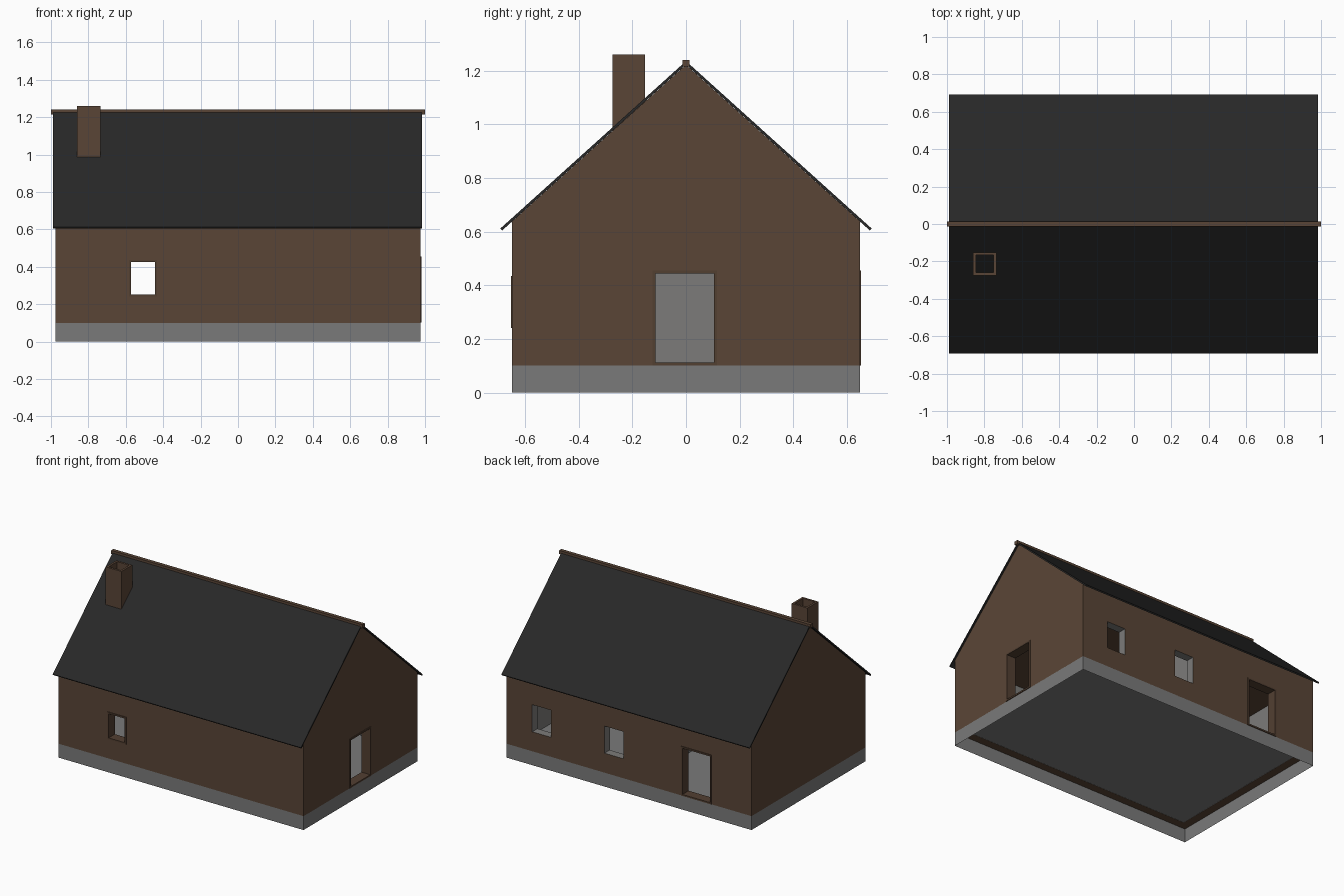
import bpy, bmesh
from mathutils import Vector

if "Cube" in bpy.data.objects:
    bpy.data.objects.remove(bpy.data.objects["Cube"])


def mat(name, rgb):
    m = bpy.data.materials.new(name)
    m.diffuse_color = (*rgb, 1)
    m.use_nodes = True
    m.node_tree.nodes["Principled BSDF"].inputs["Base Color"].default_value = m.diffuse_color
    return m


BROWN = mat("brown_timber", (0.102, 0.060, 0.037))
WOOD = mat("frame_wood", (0.085, 0.050, 0.031))
STONE = mat("grey_stone", (0.195, 0.195, 0.195))
PLASTER = mat("grey_plaster", (0.202, 0.198, 0.192))
SLATE = mat("black_slate", (0.021, 0.021, 0.021))


def finish(name, bm, mats, index=0):
    bmesh.ops.recalc_face_normals(bm, faces=bm.faces)
    me = bpy.data.meshes.new(name)
    for f in bm.faces:
        f.material_index = index
    bm.to_mesh(me)
    bm.free()
    for m in mats:
        me.materials.append(m)
    ob = bpy.data.objects.new(name, me)
    bpy.context.scene.collection.objects.link(ob)
    return ob


def add_box(bm, lo, hi):
    lo, hi = Vector(lo), Vector(hi)
    r = bmesh.ops.create_cube(bm, size=1)
    for v in r["verts"]:
        v.co = (lo + hi) / 2 + Vector(a * b for a, b in zip(v.co, hi - lo))


def boxes(name, spans, mats, index=0):
    bm = bmesh.new()
    for lo, hi in spans:
        add_box(bm, lo, hi)
    return finish(name, bm, mats, index)


def prism(name, profile, x0, x1, mats, index=0):
    """Extrude a (y, z) profile along x."""
    bm = bmesh.new()
    f = bm.faces.new([bm.verts.new((x0, y, z)) for y, z in profile])
    r = bmesh.ops.extrude_face_region(bm, geom=[f])
    for v in r["geom"]:
        if isinstance(v, bmesh.types.BMVert):
            v.co.x = x1
    return finish(name, bm, mats, index)


def cut(target, cutter):
    m = target.modifiers.new("cut", 'BOOLEAN')
    m.operation, m.solver, m.object = 'DIFFERENCE', 'EXACT', cutter
    cutter.hide_render = True
    bpy.context.view_layer.objects.active = target
    bpy.ops.object.modifier_apply(modifier=m.name)
    bpy.data.objects.remove(cutter)


X, Y, T = 0.975, 0.648, 0.06          # wall half length, half width, thickness
EAVE, APEX, BASE = 0.638, 1.222, 0.1
SLOPE = (APEX - EAVE) / Y


def house_profile(w, z0, drop=0.0):
    e = APEX - drop - SLOPE * w
    return [(-w, z0), (w, z0), (w, e), (0, APEX - drop), (-w, e)]


# Foundation: hollow skirt whose top is the floor
bm = bmesh.new()
add_box(bm, (-X, -Y, 0), (X, Y, BASE))
bmesh.ops.delete(bm, geom=[f for f in bm.faces if f.calc_center_median().z < 0.01],
                 context='FACES')
foundation = finish("foundation", bm, [STONE])
if foundation.data.polygons[0].normal.dot(foundation.data.polygons[0].center) < 0:
    foundation.data.flip_normals()

# Walls: brown outside, plaster inside
WM = [BROWN, PLASTER]
walls = prism("walls", house_profile(Y, BASE - 0.001), -X, X, WM)
cut(walls, prism("room_cutter", house_profile(Y - T, 0.05, 0.02), -X + T, X - T, WM, 1))

# Openings: (name, wall, centre along wall, width, z0, z1, framed)
openings = [
    ("front_window", "front", -0.508, 0.15, 0.24, 0.435, True),
    ("back_window_a", "back", 0.695, 0.15, 0.24, 0.435, False),
    ("back_window_b", "back", 0.12, 0.15, 0.24, 0.435, False),
    ("back_door", "back", -0.538, 0.24, BASE + 0.001, 0.455, True),
    ("right_door", "right", -0.005, 0.24, BASE + 0.001, 0.455, True),
    ("inner_door", "inner", -0.34, 0.24, BASE + 0.001, 0.455, True),
]

# Partition between the two rooms
PX, PT = -0.05, 0.06
partition = boxes("partition_wall", [((PX - PT / 2, -Y + T, BASE),
                                      (PX + PT / 2, Y - T, 0.6))], WM, 1)

DEPTH = {"front": (-Y, -Y + T), "back": (Y - T, Y), "right": (X - T, X),
         "inner": (PX - PT / 2, PX + PT / 2)}
for name, side, c, w, z0, z1, framed in openings:
    d0, d1 = DEPTH[side]

    def span(u0, u1, a, b, pad):
        if side in ("right", "inner"):
            return (d0 - pad, u0, a), (d1 + pad, u1, b)
        return (u0, d0 - pad, a), (u1, d1 + pad, b)

    u0, u1, t = c - w / 2, c + w / 2, 0.011
    cut(partition if side == "inner" else walls,
        boxes(name + "_cutter", [span(u0, u1, z0, z1, 0.03)], WM, 1))
    if framed:
        boxes(name + "_frame", [
            span(u0, u0 + t, z0, z1, 0.005), span(u1 - t, u1, z0, z1, 0.005),
            span(u0 + t, u1 - t, z0, z0 + t, 0.005),
            span(u0 + t, u1 - t, z1 - t, z1, 0.005)], [WOOD])

# Ceiling boards
boxes("ceiling", [((-X + T, -Y + T, 0.6), (X - T, Y - T, 0.615))], [BROWN])

# Roof: thin folded slab
RY, RZ, TOP, RT = 0.692, 0.612, 1.236, 0.013
prism("roof", [(-RY, RZ), (0, TOP), (RY, RZ), (RY - 0.006, RZ - 0.008),
               (0, TOP - RT), (-RY + 0.006, RZ - 0.008)], -0.99, 0.985, [SLATE])

# Ridge beam
boxes("ridge_cap", [((-1, -0.013, 1.215), (1, 0.013, 1.241))], [BROWN])

# Chimney with hollow flue
chimney = boxes("chimney", [((-0.86, -0.275, 0.62), (-0.735, -0.152, 1.26))], [BROWN])
cut(chimney, boxes("flue_cutter", [((-0.845, -0.26, 0.9), (-0.75, -0.167, 1.3))], [BROWN]))
